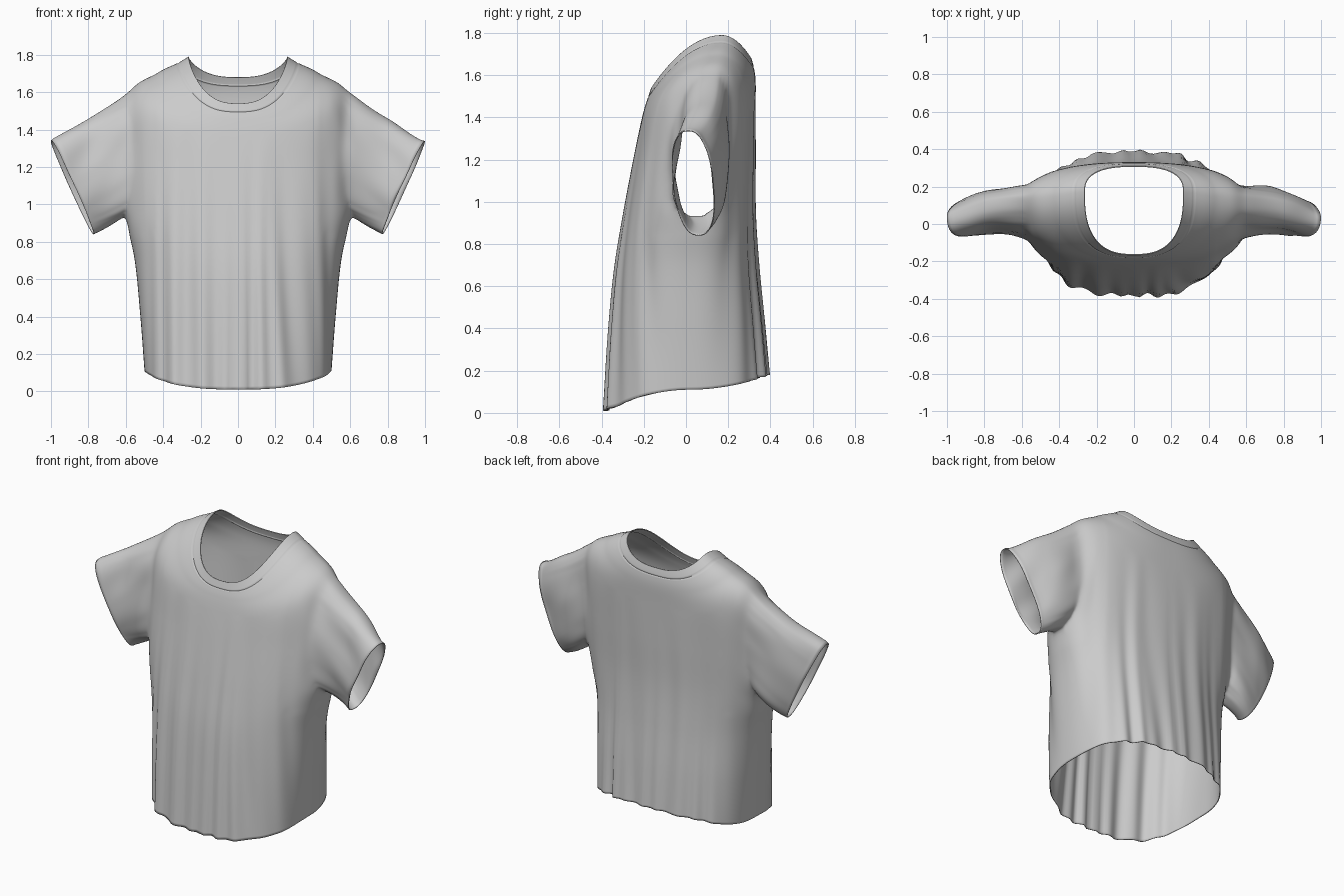
import bpy, bmesh, math
from mathutils import Vector, noise

if "Cube" in bpy.data.objects:
    bpy.data.objects.remove(bpy.data.objects["Cube"])

COLS, STEP = 240, 12          # columns round the body, rows between key rings
ARM_ROW, ARM_H, ARM_W = 4 * STEP, 13, 18   # armhole centre row, half height, half width
BAND = 7 * STEP               # row of the neckband seam

# Key rings: half width, side y, side z, front y, front z, back y, back z, roundness
RINGS = [
    (.500, .02, .11, -.385, .01, .39, .18, .76),     # hem
    (.522, .02, .40, -.365, .37, .37, .43, .80),
    (.552, .03, .70, -.340, .67, .345, .70, .85),
    (.605, .05, .96, -.300, .93, .33, .95, .89),     # armpit
    (.620, .08, 1.25, -.250, 1.20, .33, 1.22, .88),
    (.585, .12, 1.59, -.215, 1.37, .33, 1.45, .82),  # shoulder
    (.430, .145, 1.703, -.195, 1.45, .33, 1.57, .77),
    (.320, .165, 1.757, -.18, 1.495, .322, 1.635, .75),  # neckband seam
    (.265, .17, 1.79, -.165, 1.54, .31, 1.68, .76),  # neckline
]


def spow(v, p):
    return math.copysign(abs(v) ** p, v)


def ring_at(row):
    """Catmull-Rom blend of the key rings."""
    k = min(row // STEP, len(RINGS) - 2)
    t = row / STEP - k
    a, b, c, d = (RINGS[min(max(k + o, 0), len(RINGS) - 1)] for o in (-1, 0, 1, 2))
    return [.5 * (2 * q + (r - p) * t + (2 * p - 5 * q + 4 * r - s) * t * t
                  + (3 * q - p - 3 * r + s) * t ** 3)
            for p, q, r, s in zip(a, b, c, d)]


def body_point(row, col):
    w, ys, zs, yf, zf, yb, zb, p = ring_at(row)
    th = 2 * math.pi * col / COLS
    c, s = math.cos(th), math.sin(th)
    ye, ze = (yf, zf) if s < 0 else (yb, zb)
    co = Vector((w * spow(c, p), ys + (ye - ys) * abs(s) ** p,
                 zs + (ze - zs) * abs(s) ** 1.5))
    # hanging folds: uneven ruffles at the hem, broad pleats running higher
    u = max(0, 1 - row / (5 * STEP))
    x = co.x
    uneven = noise.noise(Vector((x * 4, 3 if s < 0 else 9, co.z * .4)))
    fold = .013 * u ** 2 * (.7 + uneven) * math.sin(58 * x + 5 * uneven)
    fold += .020 * u ** .8 * abs(x) ** .5 * math.sin(27 * abs(x) + 4 * uneven + 2.6)
    return co + Vector((.4 * c, s, 0)) * fold * min(1, 1.3 * abs(s))


bm = bmesh.new()
last = (len(RINGS) - 1) * STEP
grid = [[bm.verts.new(body_point(r, c)) for c in range(COLS)] for r in range(last + 1)]


def side_offset(c, mid):
    return (c - mid + COLS / 2) % COLS - COLS / 2


def in_armhole(r, c):
    return any((side_offset(c + .5, m) / ARM_W) ** 2 + ((r + .5 - ARM_ROW) / ARM_H) ** 2 < 1
               for m in (0, COLS // 2))


# Body with two oval armholes left open
for r in range(last):
    for c in range(COLS):
        if not in_armhole(r, c):
            d = (c + 1) % COLS
            bm.faces.new((grid[r][c], grid[r][d], grid[r + 1][d], grid[r + 1][c]))

# Sleeves lofted from each armhole loop to a slanted cuff
SLEEVE_ROWS = 24
cuffs = set()
for side, mid in ((1, 0), (-1, COLS // 2)):
    path = []
    for r in range(ARM_ROW - ARM_H - 1, ARM_ROW + ARM_H + 2):
        for c in range(mid - ARM_W - 1, mid + ARM_W + 2):
            near = sum(in_armhole(r - i, c - j) for i in (0, 1) for j in (0, 1))
            if 0 < near < 4:
                path.append((math.atan2((r - ARM_ROW) / ARM_H, (c - mid) / ARM_W), r, c))
    loop = [grid[r][c % COLS] for _, r, c in sorted(path)]
    ends = []
    for v in loop:
        a = math.atan2((v.co.y - .07) / .16, (v.co.z - 1.27) / .33)
        e = (Vector((.885, .035, 1.09)) + Vector((.113, -.025, .25)) * spow(math.cos(a), .85)
             + Vector((.015, .097, 0)) * spow(math.sin(a), .8))
        e.x *= side
        ends.append(e)
    prev = loop
    for k in range(1, SLEEVE_ROWS + 1):
        t = k / SLEEVE_ROWS
        bulge = Vector((0, .025, -.005)) * math.sin(math.pi * t)
        cur = [bm.verts.new(v.co.lerp(e, t) + bulge) for v, e in zip(loop, ends)]
        for i in range(len(loop)):
            j = (i + 1) % len(loop)
            bm.faces.new((prev[i], prev[j], cur[j], cur[i]))
        prev = cur
    cuffs.update(prev)

# Drop unused points inside the armholes
seam = list(grid[BAND])
bmesh.ops.delete(bm, geom=[v for v in bm.verts if not v.link_faces], context='VERTS')

# Soften the armhole joins
area = [v for v in bm.verts if abs(v.co.x) > .44 and v.co.z > .84 and v not in cuffs]
for _ in range(12):
    bmesh.ops.smooth_vert(bm, verts=area, factor=.5,
                          use_axis_x=True, use_axis_y=True, use_axis_z=True)

# Sleeve wrinkles and the stitched neckband groove
bm.normal_update()
for v in bm.verts:
    fade = min(1, max(0, (abs(v.co.x) - .5) / .12)) * min(1, max(0, (v.co.z - .8) / .15))
    if v in cuffs:
        fade *= .3
    if fade:
        q = Vector((v.co.x * 5, v.co.y * 6, v.co.z * 5 + abs(v.co.x) * 4))
        v.co += v.normal * fade * .016 * noise.noise(q)
for v in seam:
    v.co -= v.normal * .003

mesh = bpy.data.meshes.new("shirt")
bm.to_mesh(mesh)
bm.free()
shirt = bpy.data.objects.new("shirt", mesh)
bpy.context.collection.objects.link(shirt)

# Thin cloth thickness
cloth = shirt.modifiers.new("cloth", 'SOLIDIFY')
cloth.thickness = .005
cloth.offset = -1

bpy.context.view_layer.objects.active = shirt
shirt.select_set(True)
bpy.ops.object.shade_smooth_by_angle(angle=math.radians(50))
